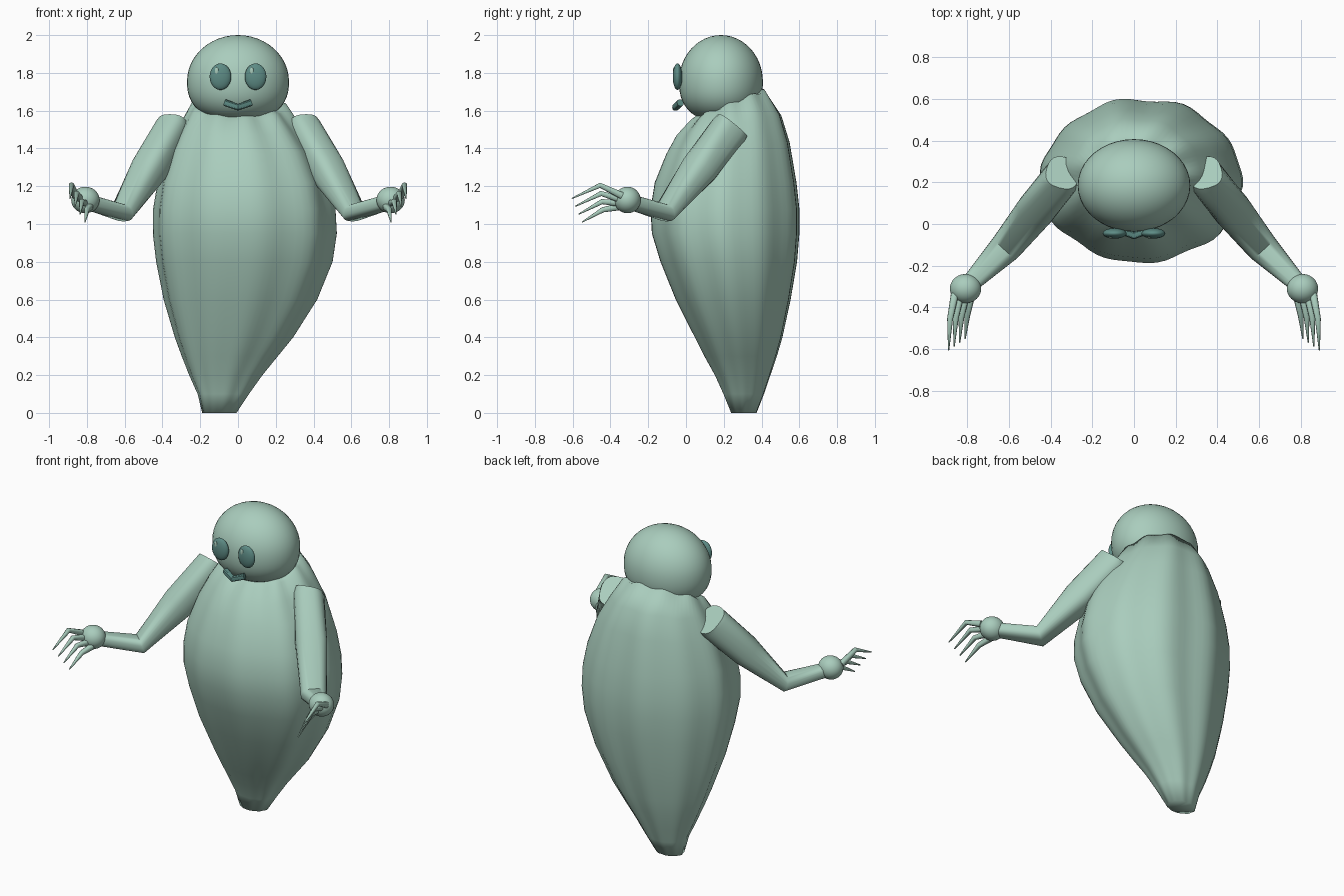
import bpy
import bmesh
from math import sin, cos, pi, radians, copysign
from mathutils import Vector

cube = bpy.data.objects.get("Cube")
if cube:
    bpy.data.objects.remove(cube, do_unlink=True)


def material(name, rgb):
    m = bpy.data.materials.new(name)
    m.use_nodes = True
    m.diffuse_color = (*rgb, 1)
    m.node_tree.nodes["Principled BSDF"].inputs["Base Color"].default_value = (*rgb, 1)
    return m


SKIN = material("pale sage", (0.40, 0.61, 0.51))
DARK = material("dark teal", (0.11, 0.26, 0.235))


def finish(name, bm, mat, angle):
    bmesh.ops.recalc_face_normals(bm, faces=bm.faces)
    me = bpy.data.meshes.new(name)
    bm.to_mesh(me)
    bm.free()
    me.materials.append(mat)
    ob = bpy.data.objects.new(name, me)
    bpy.context.collection.objects.link(ob)
    bpy.ops.object.select_all(action="DESELECT")
    ob.select_set(True)
    bpy.context.view_layer.objects.active = ob
    bpy.ops.object.shade_smooth_by_angle(angle=radians(angle))


def loft(name, rings, mat, angle):
    """Skin a list of point rings and cap both ends."""
    bm = bmesh.new()
    rows = [[bm.verts.new(p) for p in ring] for ring in rings]
    n = len(rows[0])
    for a, b in zip(rows, rows[1:]):
        for i in range(n):
            j = (i + 1) % n
            bm.faces.new((a[i], a[j], b[j], b[i]))
    bm.faces.new(rows[0])
    bm.faces.new(rows[-1])
    finish(name, bm, mat, angle)


def rounded(c):
    """Push a circle coordinate towards a rounded square."""
    return copysign(abs(c) ** .75, c)


def tube(name, points, radii, mat, sides=24, angle=60):
    """Tapered tube with mitred bends; radii are (level, upright) pairs."""
    pts = [Vector(p) for p in points]
    rings = []
    for k, (p, (ru, rv)) in enumerate(zip(pts, radii)):
        steps = [(b - a).normalized() for a, b in zip(pts, pts[1:])][max(k - 1, 0):k + 1]
        t = sum(steps, Vector()).normalized()
        u = t.cross(Vector((0, 0, 1))).normalized()
        v = u.cross(t)
        turns = [2 * pi * i / sides for i in range(sides)]
        rings.append([p + u * ru * rounded(cos(a)) + v * rv * rounded(sin(a)) for a in turns])
    loft(name, rings, mat, angle)


def ellipsoid(name, centre, size, mat, boxy=2.0):
    """Ellipsoid; the lower half can be made boxier and has its own height."""
    rx, ry, top, low = size
    bm = bmesh.new()
    bmesh.ops.create_uvsphere(bm, u_segments=40, v_segments=24, radius=1)
    for v in bm.verts:
        x, y, z = v.co
        r = (x * x + y * y) ** 0.5
        f = 1
        if z < 0 and r > 1e-4:
            f = (1 - abs(z) ** boxy) ** (1 / boxy) / r
        v.co = Vector(centre) + Vector((x * rx * f, y * ry * f, z * (top if z > 0 else low)))
    finish(name, bm, mat, 80)


# Body: height, x range, y range, tilt of the section
SECTIONS = [
    (0, -.19, -.01, .24, .375, 0),
    (.1, -.215, .055, .20, .415, 0),
    (.2, -.26, .125, .155, .45, 0),
    (.3, -.30, .205, .10, .485, 0),
    (.4, -.337, .285, .05, .515, 0),
    (.6, -.397, .41, -.05, .56, 0),
    (.8, -.437, .49, -.13, .595, 0),
    (.95, -.455, .512, -.175, .608, 0),
    (1.08, -.453, .505, -.182, .608, 0),
    (1.22, -.43, .475, -.16, .592, 0),
    (1.4, -.37, .40, -.10, .555, .1),
    (1.52, -.31, .32, -.045, .51, .2),
    (1.62, -.25, .25, .025, .425, .42),
    (1.635, -.20, .20, .07, .38, .42),
]


def body_ring(z, x0, x1, y0, y1, tilt, sides=72):
    ring = []
    for i in range(sides):
        a = 2 * pi * i / sides
        fold = .993 + .018 * cos(10 * a + 1) + .012 * cos(7 * a - 1) + .02 * cos(a + pi / 4)
        x = (x0 + x1) / 2 + (x1 - x0) / 2 * cos(a) * fold
        y = (y0 + y1) / 2 + (y1 - y0) / 2 * sin(a) * fold
        ring.append((x, y, z + tilt * (y - .21 + .02 * cos(9 * a))))
    return ring


loft("body", [body_ring(*s) for s in SECTIONS], SKIN, 100)

# Head
ellipsoid("head", (0, .185, 1.755), (.27, .222, .245, .212), SKIN, 2.4)

# Finger lines run from the outer finger to the inner one
FINGER_ENDS = [
    ((.86, -.34, 1.15), (.785, -.36, 1.09)),
    ((.882, -.455, 1.205), (.80, -.44, 1.075)),
    ((.889, -.605, 1.135), (.81, -.55, 1.01)),
]

for side, s in (("left", 1), ("right", -1)):
    def at(p):
        return Vector((s * p[0], p[1], p[2]))

    # Arm, cut square at the shoulder and broad at the elbow
    tube(side + "_arm",
         [at(p) for p in ((.34, .246, 1.521), (.346, .225, 1.494), (.47, .068, 1.29),
                          (.615, -.112, 1.06), (.79, -.29, 1.115))],
         ((.081, .096), (.09, .099), (.093, .09), (.076, .048), (.043, .04)), SKIN)

    # Hand
    ellipsoid(side + "_hand", at((.808, -.31, 1.127)), (.075, .07, .07, .07), SKIN)

    # Fingers
    for k in range(4):
        path = [at(Vector(a).lerp(Vector(b), k / 3)) for a, b in FINGER_ENDS]
        tube(f"{side}_finger_{k + 1}", path, [(r, r) for r in (.019, .014, .003)], SKIN, 10)

    # Eye with a small glint
    ellipsoid(side + "_eye", (s * .093, -.045, 1.78), (.057, .025, .07, .07), DARK)
    ellipsoid(side + "_eye_glint", (s * .093 - .02, -.064, 1.81), (.01, .005, .02, .02), SKIN)

# Mouth: a bent bar
tube("mouth", [(-.068, -.03, 1.642), (0, -.055, 1.618), (.068, -.03, 1.642)],
     [(.018, .018)] * 3, DARK, 12, 30)
